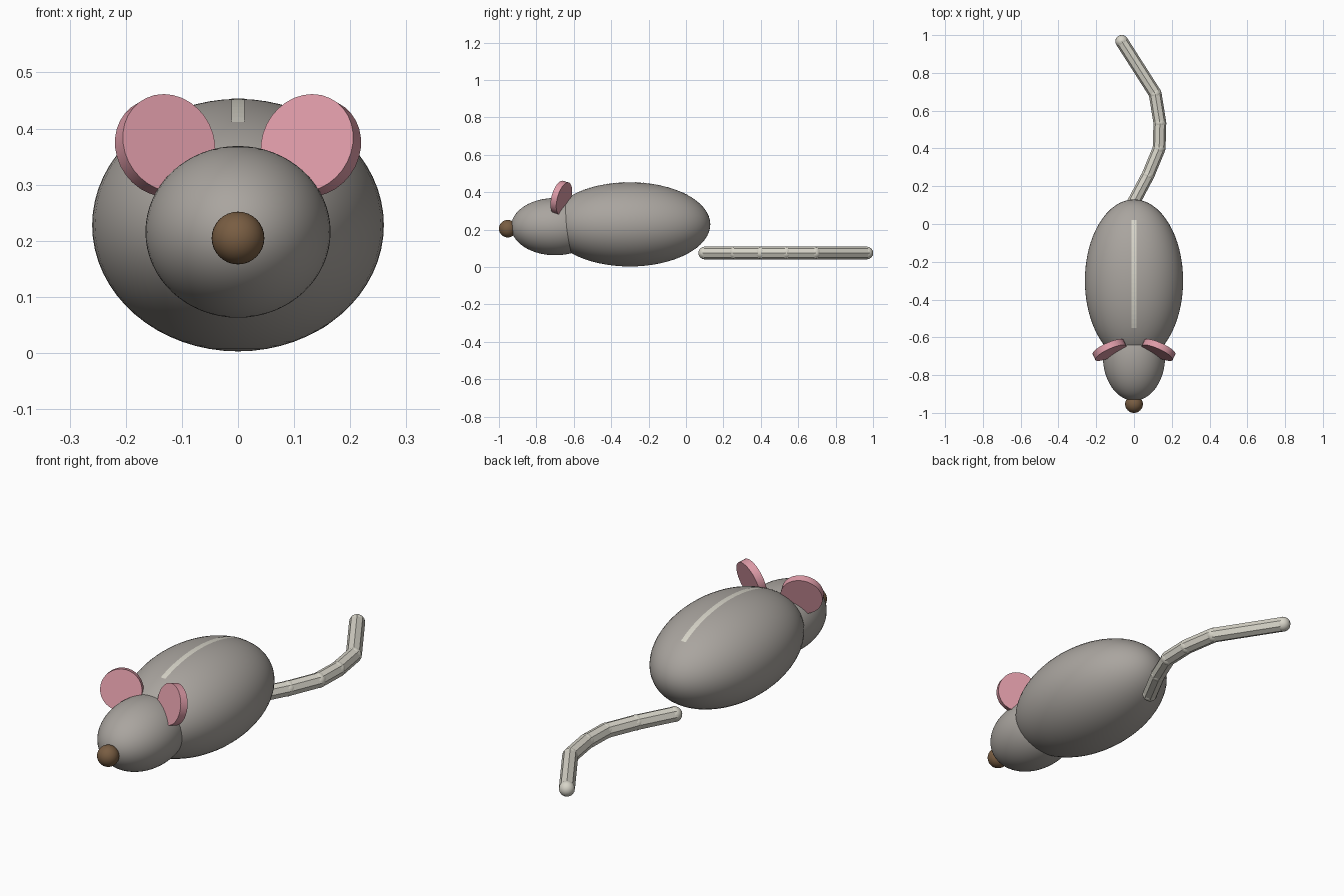
import bpy, math
from mathutils import Vector

if "Cube" in bpy.data.objects:
    bpy.data.objects.remove(bpy.data.objects["Cube"])


def mat(name, rgb):
    m = bpy.data.materials.new(name)
    m.diffuse_color = (*rgb, 1)
    m.use_nodes = True
    m.node_tree.nodes["Principled BSDF"].inputs["Base Color"].default_value = m.diffuse_color
    return m


GREY = mat("grey fur", (0.40, 0.375, 0.347))
PINK = mat("pink", (0.73, 0.33, 0.39))
BROWN = mat("brown", (0.19, 0.11, 0.055))
PALE = mat("pale cord", (0.68, 0.66, 0.58))


def finish(name, material, smooth=None):
    ob = bpy.context.object
    ob.name = name
    ob.data.materials.append(material)
    bpy.ops.object.transform_apply(location=False, rotation=False, scale=True)
    if smooth:
        bpy.ops.object.shade_smooth_by_angle(angle=math.radians(smooth))
    return ob


def ellipsoid(name, loc, radii, material, seg=64, rings=32, smooth=40):
    bpy.ops.mesh.primitive_uv_sphere_add(segments=seg, ring_count=rings, radius=1, location=loc)
    bpy.context.object.scale = radii
    return finish(name, material, smooth)


def rod(name, a, b, r, sides, material, smooth=None):
    a, b = Vector(a), Vector(b)
    bpy.ops.mesh.primitive_cylinder_add(vertices=sides, radius=r, depth=(b - a).length,
                                        location=(a + b) / 2)
    bpy.context.object.rotation_euler = (b - a).to_track_quat('Z', 'Y').to_euler()
    return finish(name, material, smooth)


# Body, head and nose
BC, BR = Vector((0, -0.30, 0.228)), Vector((0.26, 0.43, 0.225))
ellipsoid("body", BC, BR, GREY)
ellipsoid("head", (0, -0.70, 0.216), (0.165, 0.235, 0.153), GREY)
ellipsoid("nose", (0, -0.953, 0.205), (0.047, 0.047, 0.047), BROWN, 32, 16)

# Disc ears, turned inwards and leaning back
for s, side in ((-1, "left"), (1, "right")):
    n = Vector((-0.40 * s, -0.88, 0.25)).normalized()
    c = Vector((0.13 * s, -0.667, 0.37))
    rod(side + "_ear", c - n * 0.0175, c + n * 0.0175, 0.09, 32, PINK, 30)

# Back seam: thin strip lying on top of the body
verts, faces = [], []
N = 24
for i in range(N + 1):
    y = -0.55 + 0.57 * i / N
    for x in (-0.012, 0, 0.012):
        k = 1 - (x / BR.x) ** 2 - ((y - BC.y) / BR.y) ** 2
        verts.append((x, y, BC.z + BR.z * math.sqrt(k) + 0.001))
for i in range(N):
    for j in range(2):
        a = i * 3 + j
        faces.append((a, a + 1, a + 4, a + 3))
me = bpy.data.meshes.new("back_seam")
me.from_pydata(verts, [], faces)
me.materials.append(PALE)
bpy.context.collection.objects.link(bpy.data.objects.new("back_seam", me))

# Tail: eight-sided cord pieces with rounded joints, lying level
Z, R = 0.075, 0.034
path = [(-0.01, 0.10), (0.075, 0.26), (0.133, 0.40), (0.137, 0.535), (0.112, 0.69), (-0.065, 0.967)]
for i, (x, y) in enumerate(path):
    ellipsoid(f"tail_joint_{i}", (x, y, Z), (R, R, R), PALE, 16, 8)
    if i:
        rod(f"tail_piece_{i}", (*path[i - 1], Z), (x, y, Z), R, 8, PALE)
